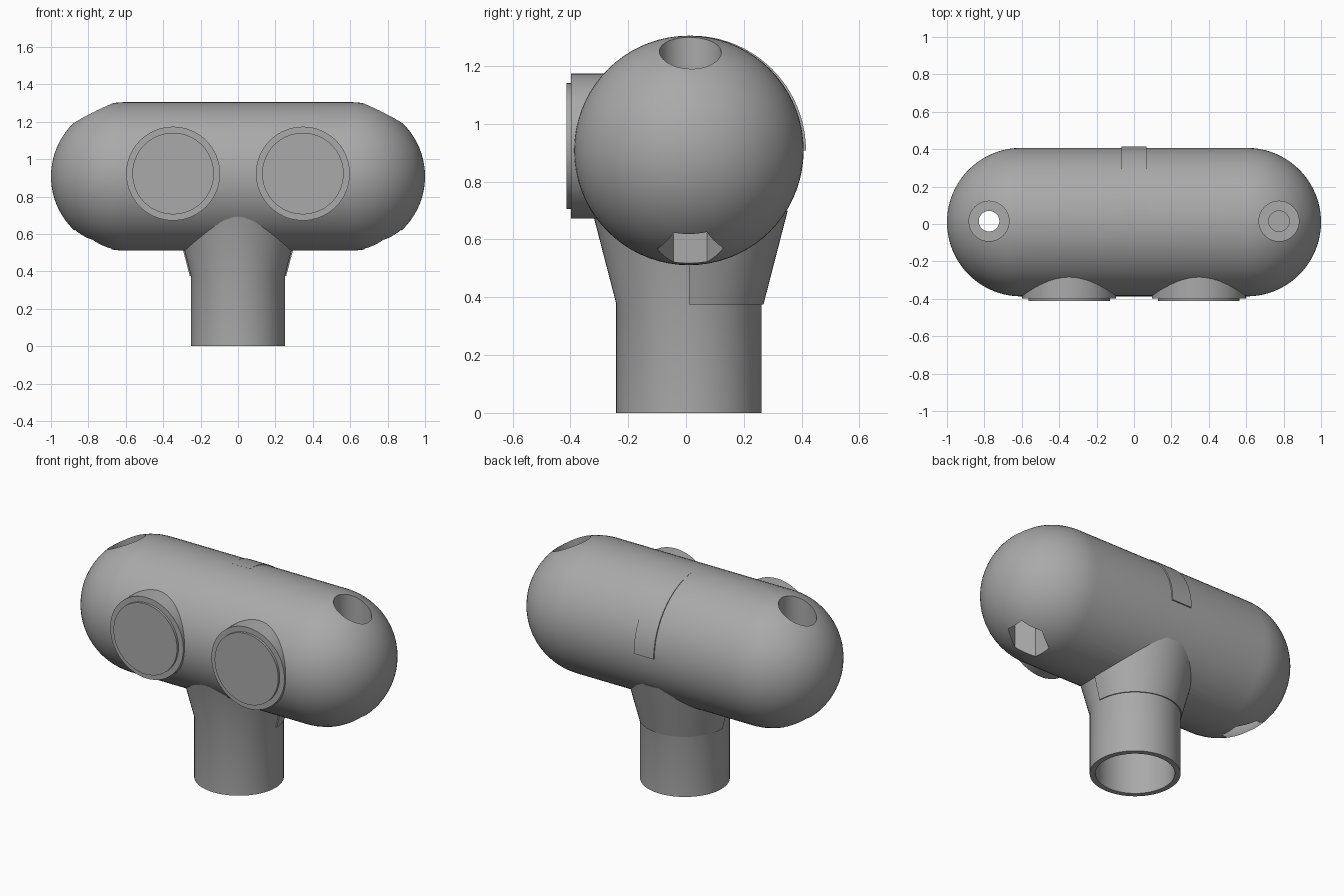
import bpy, bmesh, math
from mathutils import Matrix, Vector

cube = bpy.data.objects.get("Cube")
if cube:
    bpy.data.objects.remove(cube)

grey = bpy.data.materials.new("plain grey")
grey.use_nodes = True
COLOUR = (0.4, 0.4, 0.4, 1)
grey.diffuse_color = COLOUR
grey.node_tree.nodes["Principled BSDF"].inputs["Base Color"].default_value = COLOUR

R = 0.397          # body radius
CY, CZ = 0.01, 0.908   # body axis
HALF = 0.603       # half length of the straight tube
AXES = {"x": Matrix.Rotation(math.pi / 2, 4, "Y"),
        "y": Matrix.Rotation(math.pi / 2, 4, "X"),
        "z": Matrix.Identity(4)}


def lathe(name, profile, centre, axis="z", steps=64, start=0.0, sweep=math.tau):
    """Spin a closed (radius, height) outline about an axis."""
    bm = bmesh.new()
    verts = [bm.verts.new((r, 0, h)) for r, h in profile]
    edges = [bm.edges.new(pair) for pair in zip(verts, verts[1:])]
    if sweep < math.tau:
        edges = [bm.faces.new(verts)]
    bmesh.ops.rotate(bm, verts=bm.verts, cent=(0, 0, 0), matrix=Matrix.Rotation(start, 3, "Z"))
    bmesh.ops.spin(bm, geom=verts + edges, cent=(0, 0, 0), axis=(0, 0, 1),
                   angle=sweep, steps=steps, use_duplicate=False)
    bmesh.ops.remove_doubles(bm, verts=bm.verts, dist=1e-5)
    bmesh.ops.recalc_face_normals(bm, faces=bm.faces)
    bm.transform(Matrix.Translation(Vector(centre)) @ AXES[axis])
    mesh = bpy.data.meshes.new(name)
    bm.to_mesh(mesh)
    bm.free()
    mesh.materials.append(grey)
    obj = bpy.data.objects.new(name, mesh)
    bpy.context.collection.objects.link(obj)
    return obj


def rod(name, radius, low, high, centre, axis="z", steps=48, start=0.0):
    return lathe(name, [(0, low), (radius, low), (radius, high), (0, high)],
                 centre, axis, steps, start)


def activate(obj):
    bpy.ops.object.select_all(action="DESELECT")
    obj.select_set(True)
    bpy.context.view_layer.objects.active = obj


def cut(obj, cutter):
    mod = obj.modifiers.new("cut", "BOOLEAN")
    mod.operation, mod.solver, mod.object = "DIFFERENCE", "EXACT", cutter
    activate(obj)
    bpy.ops.object.modifier_apply(modifier=mod.name)
    bpy.data.objects.remove(cutter)


# Capsule body along x
N = 20
cap = [(R * math.sin(a), HALF + R * math.cos(a))
       for a in (math.pi / 2 * i / N for i in range(N + 1))]
cap[0] = (0, HALF + R)
body = lathe("body", cap + [(r, -h) for r, h in reversed(cap)], (0, CY, CZ), "x", 72)

# Screw holes: round recess above, through hole, hexagonal recess below
for side in (-1, 1):
    spot = (side * 0.775, 0.015, 0)
    cut(body, rod("screw_recess_cutter", 0.107, 0.95, 1.5, spot))
    cut(body, rod("screw_hole_cutter", 0.055, 0.3, 1.4, spot))
    cut(body, rod("nut_recess_cutter", 0.115, 0.3, 0.75, spot, steps=6, start=math.pi / 2))
cut(body, rod("neck_bore_cutter", 0.2, 0.2, 0.7, (0, CY, 0)))

# Hollow neck with a flared top
neck = lathe("neck", [(0.22, 0), (0.252, 0), (0.252, 0.38), (0.335, 0.7),
                      (0.22, 0.7), (0.22, 0)], (0, CY, 0))
# Slightly wider collar over the back half of the flare
collar = lathe("neck_collar", [(0.24, 0.375), (0.258, 0.375), (0.342, 0.7), (0.3, 0.7)],
               (0, CY, 0), steps=32, sweep=math.pi)

# Eyes: round housing with a raised lens
eyes = []
for side, label in ((1, "left"), (-1, "right")):
    spot = (side * 0.347, 0, 0.923)
    eyes.append(rod(label + "_eye_housing", 0.251, 0.15, 0.398, spot, "y", 64))
    eyes.append(rod(label + "_eye_lens", 0.218, 0.38, 0.413, spot, "y", 64))

# Thin strip wrapping the upper back of the body
strip = lathe("back_strip", [(R - 0.02, -0.068), (R, -0.068), (R, 0.068), (R - 0.02, 0.068)],
              (0, CY + 0.008, CZ), "x", 24, start=math.radians(90), sweep=math.radians(90))

for obj in [body, neck, collar, strip] + eyes:
    activate(obj)
    bpy.ops.object.shade_smooth_by_angle(angle=math.radians(30))
